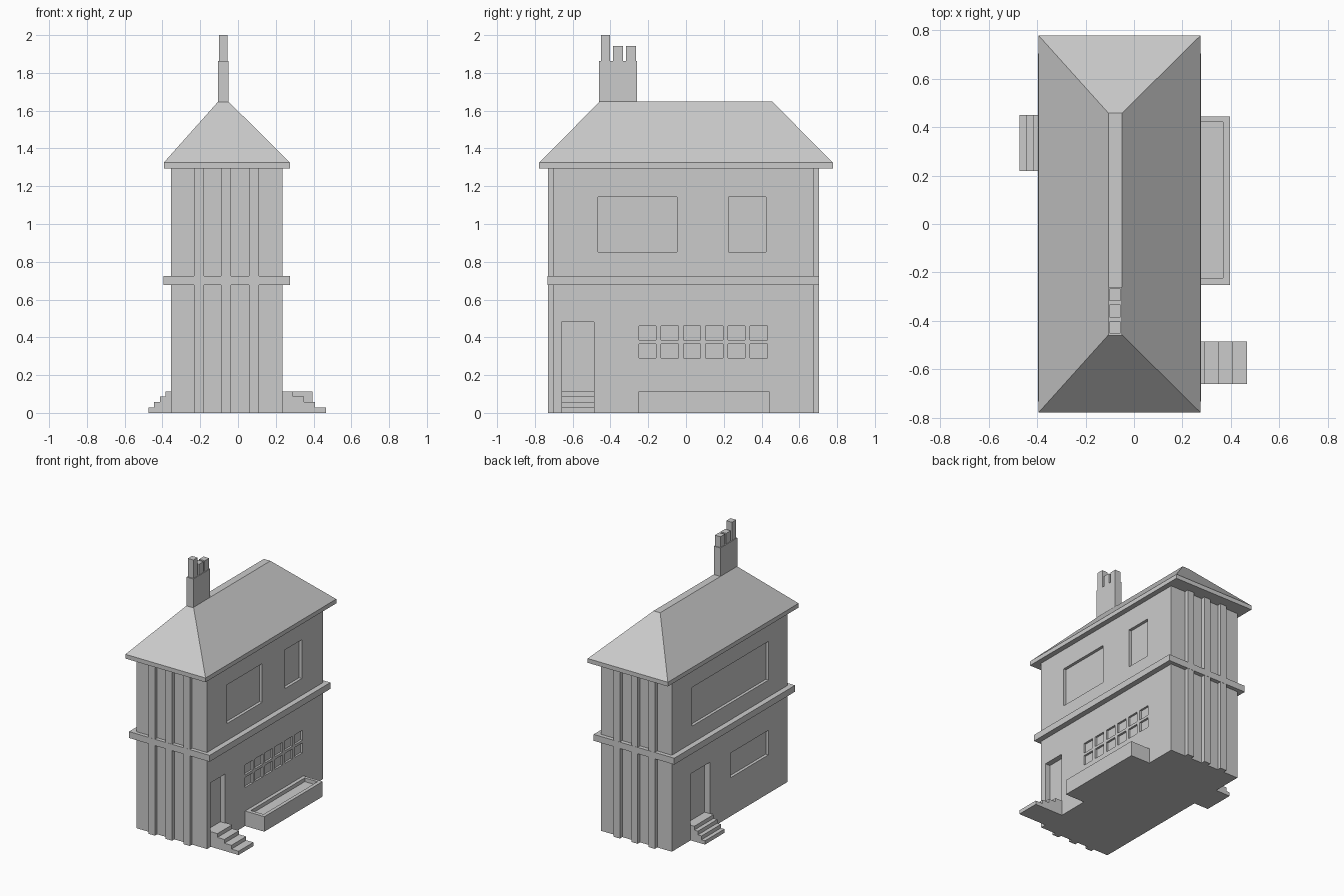
import bpy, bmesh

if "Cube" in bpy.data.objects:
    bpy.data.objects.remove(bpy.data.objects["Cube"])


def make_object(name, bm):
    bmesh.ops.recalc_face_normals(bm, faces=bm.faces)
    mesh = bpy.data.meshes.new(name)
    bm.to_mesh(mesh)
    bm.free()
    obj = bpy.data.objects.new(name, mesh)
    bpy.context.collection.objects.link(obj)
    return obj


def add_box(bm, x, y, z):
    verts = bmesh.ops.create_cube(bm, size=1)["verts"]
    for v in verts:
        v.co = [lo + (c + 0.5) * (hi - lo) for c, (lo, hi) in zip(v.co, (x, y, z))]


def boxes(name, specs):
    bm = bmesh.new()
    for spec in specs:
        add_box(bm, *spec)
    return make_object(name, bm)


def carve(obj, specs):
    cutter = boxes("cutter", specs)
    cutter.hide_render = True
    mod = obj.modifiers.new("recesses", "BOOLEAN")
    mod.operation, mod.solver, mod.object = "DIFFERENCE", "EXACT", cutter
    bpy.context.view_layer.objects.active = obj
    bpy.ops.object.modifier_apply(modifier=mod.name)
    bpy.data.objects.remove(cutter)


def extrude_profile(name, profile, y0, y1):
    bm = bmesh.new()
    face = bm.faces.new([bm.verts.new((x, y0, z)) for x, z in profile])
    ext = bmesh.ops.extrude_face_region(bm, geom=[face])["geom"]
    for v in ext:
        if isinstance(v, bmesh.types.BMVert):
            v.co.y = y1
    return make_object(name, bm)


def steps(name, wall_x, edges, y0, y1):
    # edges run from the top tread outwards
    rise = 0.114 / len(edges)
    profile = [(wall_x, 0), (wall_x, 0.114)]
    for i, x in enumerate(edges):
        z = 0.114 - i * rise
        profile += [(x, z), (x, z - rise)]
    return extrude_profile(name, profile, y0, y1)


LEFT, RIGHT = -0.354, 0.235
FRONT, BACK = -0.704, 0.674

# Main walls with recessed doors and windows
walls = boxes("walls", [((LEFT, RIGHT), (FRONT, BACK), (0, 1.30))])


def right_cut(y, z, depth):
    return ((RIGHT - depth, RIGHT + 0.1), y, z)


def left_cut(y, z, depth):
    return ((LEFT - 0.1, LEFT + depth), y, z)


cuts = [
    right_cut((-0.466, -0.048), (0.853, 1.144), 0.022),
    right_cut((0.225, 0.423), (0.853, 1.144), 0.022),
    right_cut((-0.66, -0.488), (0.112, 0.482), 0.04),
    left_cut((-0.474, 0.433), (0.853, 1.144), 0.022),
    left_cut((-0.474, -0.022), (0.29, 0.475), 0.022),
    left_cut((0.219, 0.45), (0.112, 0.50), 0.045),
]
# Two rows of small panes above the planter
for row in range(2):
    for col in range(6):
        y, z = -0.25 + col * 0.118, 0.29 + row * 0.095
        cuts.append(right_cut((y, y + 0.091), (z, z + 0.075), 0.015))
carve(walls, cuts)

# Raised vertical strips on the front and back walls
strip_x = [(-0.233, -0.18), (-0.09, -0.037), (0.058, 0.111)]
boxes("front_strips", [(x, (-0.731, FRONT), (0, 1.295)) for x in strip_x])
boxes("back_strips", [(x, (BACK, 0.703), (0, 1.295)) for x in strip_x])

# Band between the floors
boxes("floor_band", [((-0.395, 0.276), (-0.732, 0.704), (0.678, 0.726))])

# Hipped roof on a thin eaves slab, with a flat ridge
bm = bmesh.new()
loops = []
for x0, x1, y, z in [(-0.393, 0.274, 0.777, 1.293),
                     (-0.393, 0.274, 0.777, 1.325),
                     (-0.105, -0.05, 0.457, 1.648)]:
    loops.append([bm.verts.new((px, py, z)) for px, py in
                  [(x0, -y), (x1, -y), (x1, y), (x0, y)]])
for low, high in zip(loops, loops[1:]):
    for i in range(4):
        j = (i + 1) % 4
        bm.faces.new((low[i], low[j], high[j], high[i]))
bm.faces.new(loops[0][::-1])
bm.faces.new(loops[-1])
make_object("roof", bm)

# Chimney stack and three pots
boxes("chimney_stack", [((-0.105, -0.05), (-0.46, -0.259), (1.60, 1.862))])
boxes("chimney_pots", [((-0.101, -0.055), y, (1.86, top)) for y, top in
                       [((-0.451, -0.402), 2.0),
                        ((-0.386, -0.333), 1.943),
                        ((-0.317, -0.265), 1.943)]])

# Planter with a sunken bed
planter = boxes("planter", [((RIGHT, 0.395), (-0.251, 0.443), (0, 0.113))])
carve(planter, [((0.262, 0.368), (-0.222, 0.42), (0.085, 0.2))])

# Entrance steps on both sides
steps("right_steps", RIGHT, [0.291, 0.349, 0.407, 0.467], -0.66, -0.485)
steps("left_steps", LEFT, [-0.384, -0.414, -0.444, -0.473], 0.219, 0.45)
